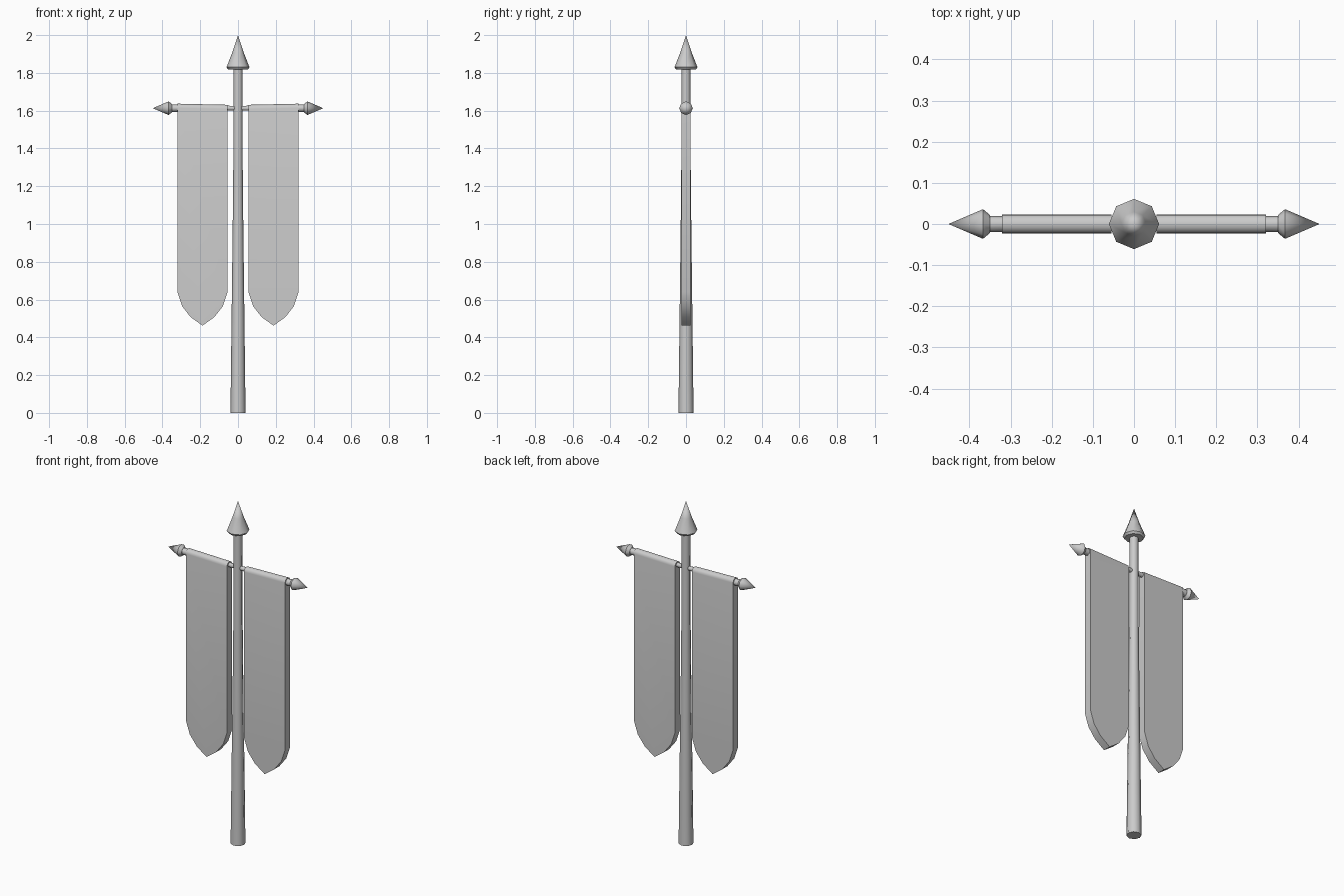
import bpy, bmesh
from math import cos, sin, pi, radians
from mathutils import Matrix

if "Cube" in bpy.data.objects:
    bpy.data.objects.remove(bpy.data.objects["Cube"])


def finish(bm, name, matrix=None, angle=50):
    if matrix:
        bmesh.ops.transform(bm, matrix=matrix, verts=bm.verts)
    bmesh.ops.recalc_face_normals(bm, faces=bm.faces)
    mesh = bpy.data.meshes.new(name)
    bm.to_mesh(mesh)
    bm.free()
    obj = bpy.data.objects.new(name, mesh)
    bpy.context.collection.objects.link(obj)
    bpy.ops.object.select_all(action='DESELECT')
    obj.select_set(True)
    bpy.context.view_layer.objects.active = obj
    bpy.ops.object.shade_smooth_by_angle(angle=radians(angle))
    return obj


def lathe(name, profile, sides=8, matrix=None):
    """Turn (radius, height) pairs around z; radius 0 makes a point."""
    bm = bmesh.new()
    rings = []
    for r, z in profile:
        count = sides if r else 1
        rings.append([bm.verts.new((r * cos(2 * pi * i / sides), r * sin(2 * pi * i / sides), z))
                      for i in range(count)])
    for a, b in zip(rings, rings[1:]):
        for i in range(sides):
            j = (i + 1) % sides
            if len(b) == 1:
                bm.faces.new((a[i], a[j], b[0]))
            else:
                bm.faces.new((a[i], a[j], b[j], b[i]))
    for ring in (rings[0], rings[-1]):
        if len(ring) > 1:
            bm.faces.new(ring)
    return finish(bm, name, matrix)


def banner(name, side):
    """Thick cloth panel with a pointed hem and a rounded top fold."""
    half, mid = 0.023, 0.188
    hem = [(0.055, 0.64), (0.08, 0.565), (0.125, 0.507), (mid, 0.462),
           (0.251, 0.507), (0.296, 0.565), (0.321, 0.64)]
    outline = [(0.055, 1.631)] + hem + [(0.321, 1.637)]
    bm = bmesh.new()
    face = bm.faces.new([bm.verts.new((side * x, -half, z)) for x, z in outline])
    ext = bmesh.ops.extrude_face_region(bm, geom=[face])
    moved = [v for v in ext['geom'] if isinstance(v, bmesh.types.BMVert)]
    bmesh.ops.translate(bm, vec=(0, 2 * half, 0), verts=moved)
    top = [e for e in bm.edges if all(v.co.z > 1.6 for v in e.verts)
           and abs(e.verts[0].co.x - e.verts[1].co.x) > 0.1]
    bmesh.ops.bevel(bm, geom=top, offset=half * 0.97, segments=4, profile=0.5,
                    affect='EDGES')
    return finish(bm, name)


# Tapered pole
lathe("pole", [(0.040, 0), (0.034, 0.5), (0.028, 1.0), (0.025, 1.3), (0.024, 1.825)])

# Flared spear point
lathe("pole_tip", [(0.024, 1.818), (0.052, 1.818), (0.061, 1.83), (0.030, 1.908), (0, 2.0)])

# Crossbar, slimmer in the middle, and its pointed ends
BAR_Z = 1.613
for side, label in ((-1, "left"), (1, "right")):
    place = Matrix.Translation((0, 0, BAR_Z)) @ Matrix.Rotation(side * pi / 2, 4, 'Y')
    lathe("crossbar_" + label, [(0.012, 0), (0.020, 0.355)], matrix=place)
    lathe("crossbar_finial_" + label, [(0.022, 0.350), (0.036, 0.367), (0, 0.451)], matrix=place)
    banner("banner_" + label, side)
